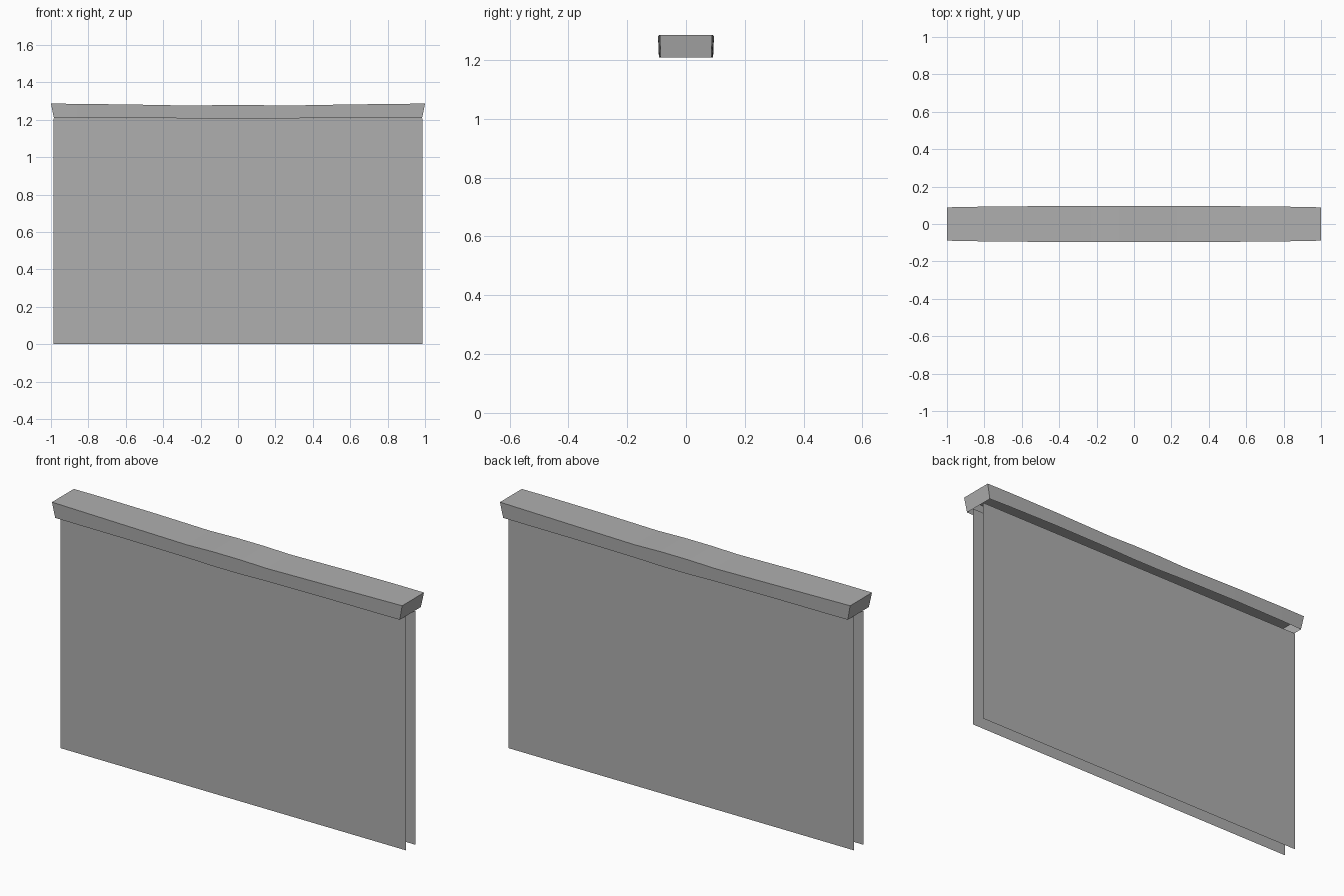
import bpy
import bmesh

cube = bpy.data.objects.get("Cube")
if cube:
    bpy.data.objects.remove(cube, do_unlink=True)

# Single plain grey
grey = bpy.data.materials.new("stone grey")
grey.use_nodes = True
colour = (0.43, 0.43, 0.43, 1)
grey.diffuse_color = colour
grey.node_tree.nodes["Principled BSDF"].inputs["Base Color"].default_value = colour


def make_object(name, bm):
    mesh = bpy.data.meshes.new(name)
    bm.to_mesh(mesh)
    bm.free()
    mesh.materials.append(grey)
    obj = bpy.data.objects.new(name, mesh)
    bpy.context.collection.objects.link(obj)
    return obj


def wall_sheet(name, side):
    """Thin upright sheet facing outward on the given side (-1 front, 1 back)."""
    bm = bmesh.new()
    half, y, top = 0.987, side * 0.038, 1.207
    corners = [(-half, 0), (half, 0), (half, top), (-half, top)]
    if side > 0:
        corners.reverse()
    bm.faces.new([bm.verts.new((x, y, z)) for x, z in corners])
    return make_object(name, bm)


def coping():
    """Hollow cap, open underneath, with a slightly worn sag along its length."""
    # Half the stations: top x, bottom x, half depth, top z, bottom z
    half = [
        (1.0, 0.984, 0.089, 1.286, 1.208),
        (0.86, 0.86, 0.092, 1.285, 1.209),
        (0.56, 0.56, 0.095, 1.281, 1.210),
        (0.23, 0.23, 0.095, 1.275, 1.207),
        (0.08, 0.08, 0.095, 1.279, 1.203),
    ]
    stations = [(-a, -b, d, t, u) for a, b, d, t, u in half] + half[::-1]
    bm = bmesh.new()
    rings = []
    for top_x, low_x, depth, top_z, low_z in stations:
        low = depth - 0.003
        ring = [(low_x, -low, low_z), (top_x, -depth, top_z),
                (top_x, depth, top_z), (low_x, low, low_z)]
        rings.append([bm.verts.new(p) for p in ring])
    for a, b in zip(rings, rings[1:]):
        for i in range(3):
            bm.faces.new((a[i], b[i], b[i + 1], a[i + 1]))
    # End faces
    bm.faces.new(rings[0])
    bm.faces.new(rings[-1][::-1])
    bmesh.ops.recalc_face_normals(bm, faces=bm.faces)
    if max(bm.faces, key=lambda f: f.calc_center_median().z).normal.z < 0:
        bmesh.ops.reverse_faces(bm, faces=bm.faces)
    return make_object("wall_coping", bm)


wall_sheet("front_wall_sheet", -1)
wall_sheet("back_wall_sheet", 1)
coping()
